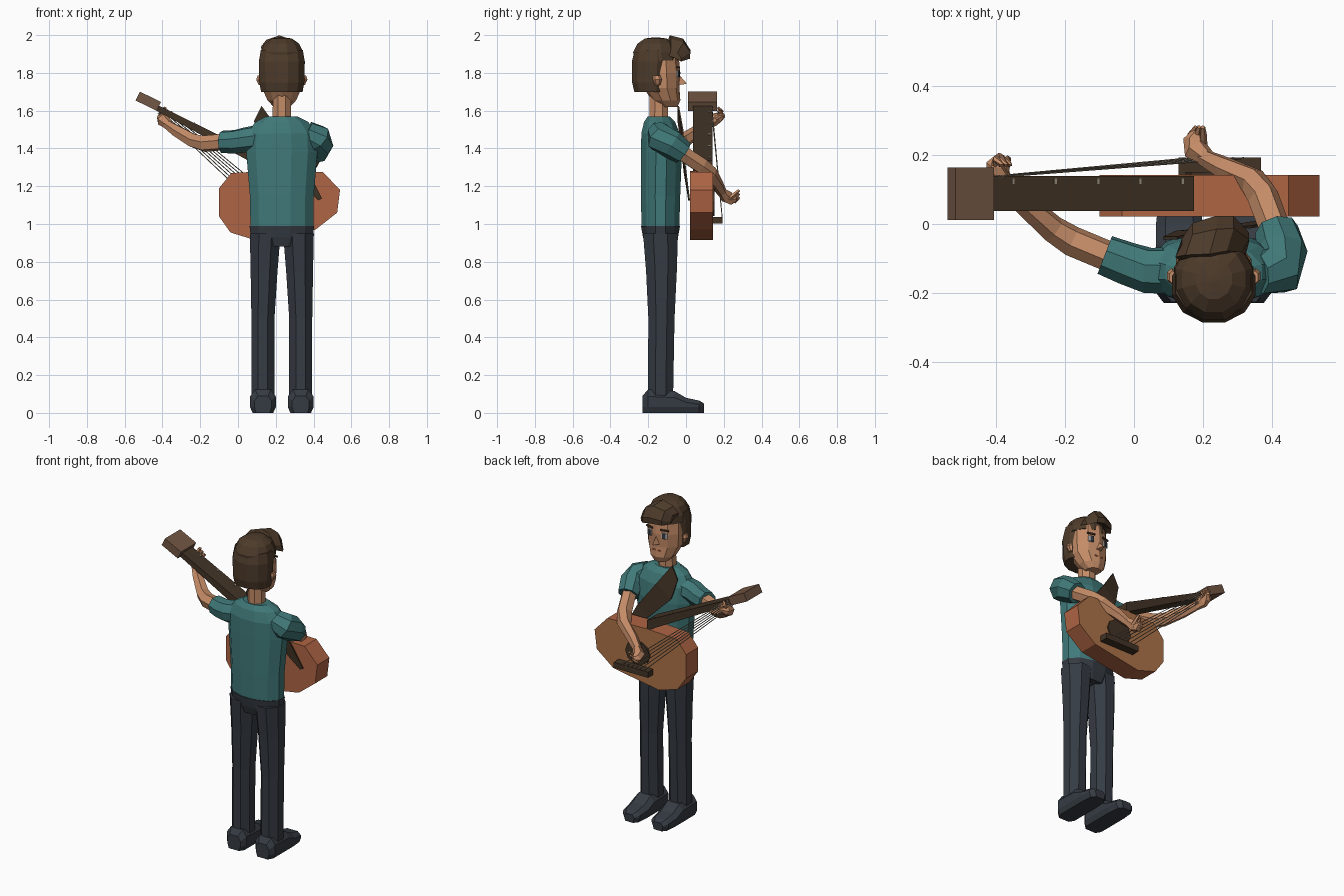
import bpy, bmesh, math
from mathutils import Vector, Matrix

def mat(name, *c):
    m = bpy.data.materials.new(name)
    m.diffuse_color = (*c, 1)
    return m

SHIRT = mat("teal_cloth", 0.052, 0.19, 0.19)
PANTS = mat("dark_slate", 0.036, 0.044, 0.056)
HAIR = mat("dark_brown", 0.075, 0.044, 0.024)
SKIN = mat("skin", 0.55, 0.26, 0.135)
WOOD = mat("red_wood", 0.43, 0.13, 0.058)
TAN = mat("tan_wood", 0.42, 0.17, 0.065)
HEADW = mat("grey_brown_wood", 0.17, 0.095, 0.058)
NECKW = mat("fretboard_brown", 0.055, 0.034, 0.019)
STRING = mat("string_grey", 0.32, 0.27, 0.2)
WHITE = mat("eye_white", 0.7, 0.7, 0.68)

def finish(name, bm, *mats):
    bmesh.ops.recalc_face_normals(bm, faces=bm.faces[:])
    me = bpy.data.meshes.new(name)
    bm.to_mesh(me)
    bm.free()
    for m in mats:
        me.materials.append(m)
    ob = bpy.data.objects.new(name, me)
    bpy.context.collection.objects.link(ob)
    return ob

def skin_rings(name, rings, m):
    """Bridge successive rings of points and cap both ends."""
    bm = bmesh.new()
    vs = [[bm.verts.new(p) for p in r] for r in rings]
    n = len(vs[0])
    for a, b in zip(vs, vs[1:]):
        for i in range(n):
            bm.faces.new((a[i], a[(i + 1) % n], b[(i + 1) % n], b[i]))
    bm.faces.new(vs[0])
    bm.faces.new(vs[-1])
    return finish(name, bm, m)

def stack(name, secs, m, n=10):
    """Horizontal elliptical sections: (x, y, z, rx, ry)."""
    ang = [2 * math.pi * (i + 0.5) / n for i in range(n)]
    return skin_rings(name, [[(x + rx * math.cos(a), y + ry * math.sin(a), z) for a in ang]
                             for x, y, z, rx, ry in secs], m)

def limb(name, secs, m, n=6):
    """Round sections along a path: (x, y, z, radius)."""
    P = [Vector(s[:3]) for s in secs]
    rings = []
    for i, s in enumerate(secs):
        t = (P[min(i + 1, len(P) - 1)] - P[max(i - 1, 0)]).normalized()
        u = t.cross(Vector((0.1, 0.2, 1))).normalized()
        v = t.cross(u)
        rings.append([P[i] + s[3] * (u * math.cos(k * 2 * math.pi / n) + v * math.sin(k * 2 * math.pi / n))
                      for k in range(n)])
    return skin_rings(name, rings, m)

def box(name, c, size, m, rot_y=0.0, rot_z=0.0):
    bm = bmesh.new()
    M = (Matrix.Translation(c) @ Matrix.Rotation(rot_z, 4, 'Z')
         @ Matrix.Rotation(rot_y, 4, 'Y') @ Matrix.Diagonal((*size, 1)))
    bmesh.ops.create_cube(bm, size=1, matrix=M)
    return finish(name, bm, m)

def prism(name, outline, y0, y1, *mats):
    """Extrude an x-z outline from y0 to y1; a second material colours the +y face."""
    bm = bmesh.new()
    a = [bm.verts.new((x, y0, z)) for x, z in outline]
    b = [bm.verts.new((x, y1, z)) for x, z in outline]
    n = len(a)
    for i in range(n):
        bm.faces.new((a[i], a[(i + 1) % n], b[(i + 1) % n], b[i]))
    bm.faces.new(a)
    front = bm.faces.new(b)
    front.material_index = len(mats) - 1
    return finish(name, bm, *mats)

CX = 0.232  # body centre line

# Torso and neck
stack("shirt", [(CX, -.135, .975, .172, .103), (CX, -.135, 1.15, .175, .108),
                (CX, -.13, 1.38, .195, .112), (CX, -.135, 1.48, .19, .105),
                (CX, -.14, 1.54, .145, .085), (CX, -.145, 1.57, .085, .06)], SHIRT, 12)
stack("throat", [(CX, -.145, 1.54, .054, .054), (CX, -.145, 1.7, .05, .052)], SKIN, 8)

# Trousers and shoes
stack("waist", [(CX, -.135, .88, .12, .08), (CX, -.135, .93, .17, .096),
                (CX, -.135, .99, .177, .107)], PANTS, 12)
for side, s in (("left", -1), ("right", 1)):
    x = CX + s * .1
    stack(side + "_leg", [(x, -.135, .08, .066, .072), (x, -.13, .5, .066, .075),
                          (x - s * .006, -.13, .75, .077, .088), (x - s * .012, -.135, .95, .088, .1)], PANTS, 8)
    rings = []
    for y, w, h in ((-.23, .045, .09), (-.2, .068, .125), (-.06, .068, .115), (.0, .068, .08), (.07, .06, .065), (.095, .035, .05)):
        rings.append([(x - w * .8, y, 0), (x + w * .8, y, 0), (x + w, y, .03), (x + w, y, h * .7),
                      (x + w * .6, y, h), (x - w * .6, y, h), (x - w, y, h * .7), (x - w, y, .03)])
    skin_rings(side + "_shoe", rings, PANTS)

# Head and face
stack("head", [(CX, -.09, 1.62, .045, .045), (CX, -.105, 1.655, .08, .075), (CX, -.13, 1.72, .11, .095),
               (CX, -.135, 1.8, .115, .105), (CX, -.14, 1.9, .105, .1), (CX, -.15, 1.95, .06, .06)], SKIN)
skin_rings("nose", [[(CX - .02, -.045, 1.735), (CX + .02, -.045, 1.735), (CX, -.045, 1.80)],
                    [(CX - .006, .003, 1.742), (CX + .006, .003, 1.742), (CX, -.003, 1.752)]], SKIN)
box("mouth", (CX, -.038, 1.695), (.05, .008, .008), WOOD)
for side, s in (("left", -1), ("right", 1)):
    box(side + "_eye", (CX + s * .052, -.044, 1.795), (.034, .009, .034), WHITE, 0, -s * .25)
    box(side + "_pupil", (CX + s * .05, -.039, 1.795), (.02, .008, .034), PANTS, 0, -s * .25)
    box(side + "_brow", (CX + s * .052, -.042, 1.83), (.05, .009, .009), HAIR, 0, -s * .25)
    stack(side + "_ear", [(CX + s * .115, -.15, 1.735, .008, .014), (CX + s * .122, -.152, 1.765, .016, .024),
                          (CX + s * .12, -.155, 1.785, .01, .02)], SKIN, 6)

# Hair: back shell, crown and swept fringe
stack("hair_back", [(CX, -.182, 1.70, .114, .095), (CX, -.184, 1.75, .123, .105),
                    (CX, -.18, 1.86, .126, .11), (CX, -.175, 1.92, .115, .1)], HAIR, 12)
stack("hair_crown", [(CX, -.158, 1.865, .12, .12), (CX, -.162, 1.91, .117, .122),
                     (CX, -.16, 1.955, .095, .1), (CX, -.16, 1.982, .055, .06), (CX, -.16, 1.988, .01, .01)], HAIR, 12)
fringe = []
for x, y, z, d in ((.14, -.075, 1.91, .03), (.17, -.055, 1.93, .05), (.24, -.045, 1.945, .06), (.29, -.04, 1.93, .055), (.335, -.06, 1.89, .03)):
    fringe.append([(x, y + d * 1.1, z - d), (x, y + d * 1.15, z - d * .4), (x, y + d * .5, z + d * .6),
                   (x - .02, y - d * .7, z + d * .9), (x - .01, y - d, z), (x, y + d * .3, z - d * .5)])
skin_rings("hair_fringe", fringe, HAIR)

# Arm reaching to the neck of the instrument
limb("left_sleeve", [(.13, -.135, 1.46, .07), (.04, -.135, 1.445, .068), (-.02, -.115, 1.435, .064),
                     (-.085, -.09, 1.435, .06)], SHIRT, 8)
limb("left_arm", [(-.06, -.1, 1.435, .045), (-.18, -.05, 1.425, .045), (-.235, -.015, 1.44, .04),
                  (-.32, .06, 1.49, .034), (-.38, .115, 1.53, .024)], SKIN)
limb("left_hand", [(-.365, .1, 1.52, .024), (-.395, .14, 1.55, .036), (-.4, .175, 1.565, .03),
                   (-.385, .2, 1.575, .012)], SKIN)
for i in range(3):
    limb(f"left_finger_{i}", [(-.41 + i * .017, .155, 1.56, .013), (-.4 + i * .017, .19, 1.6 - i * .012, .011),
                              (-.385 + i * .012, .17, 1.615 - i * .015, .008)], SKIN, 5)

# Arm strumming over the body of the instrument
limb("right_sleeve", [(.36, -.145, 1.49, .06), (.415, -.135, 1.455, .08), (.43, -.075, 1.42, .075),
                      (.415, -.015, 1.375, .063)], SHIRT, 8)
limb("right_arm", [(.42, -.04, 1.39, .045), (.375, .08, 1.31, .046), (.345, .125, 1.27, .042),
                   (.26, .165, 1.21, .034), (.2, .195, 1.16, .025)], SKIN)
limb("right_hand", [(.215, .19, 1.17, .024), (.18, .215, 1.145, .037), (.175, .245, 1.13, .032),
                    (.185, .27, 1.135, .014)], SKIN)
for i in range(3):
    limb(f"right_finger_{i}", [(.165 + i * .018, .225, 1.13, .013), (.165 + i * .018, .26, 1.12 + i * .02, .011),
                               (.18 + i * .01, .282, 1.14 + i * .02, .007)], SKIN, 5)

# Guitar body with tan face
prism("guitar_body", [(-.1, 1.04), (-.1, 1.19), (-.035, 1.27), (.16, 1.28), (.45, 1.275), (.54, 1.18),
                      (.525, 1.06), (.41, .97), (.09, .915), (-.04, .955)], .022, .142, WOOD, TAN)

# Sound hole, bridge
hole = [(.235 + .085 * math.cos(k * math.pi / 5), 1.115 + .075 * math.sin(k * math.pi / 5)) for k in range(10)]
prism("sound_hole", hole, .142, .151, NECKW)
box("bridge", (.25, .168, 1.02), (.24, .052, .036), NECKW)

# Fretboard, head and frets
prism("guitar_neck", [(-.43, 1.632), (.175, 1.335), (.175, 1.27), (-.44, 1.605)], .038, .14, NECKW)
tilt = math.atan2(.297, .605)
box("guitar_head", (-.475, .088, 1.65), (.125, .153, .052), HEADW, tilt)
for i in range(5):
    x = -.352 + i * .123
    box(f"fret_{i}", (x, .124, 1.632 - (x + .43) * .491), (.008, .016, .007), STRING, tilt)

# Strings fanning from head to bridge
for i in range(6):
    limb(f"string_{i}", [(-.425 + i * .006, .137, 1.588 + i * .006, .0025),
                         (.17 + i * .03, .192, 1.03, .0025)], STRING, 4)

# Shoulder strap, a thin slanted plate across the chest
skin_rings("strap", [[(.085, -.045, 1.545), (.125, -.045, 1.625), (.125, -.037, 1.625), (.085, -.037, 1.545)],
                     [(.12, -.028, 1.42), (.215, -.022, 1.5), (.215, -.014, 1.5), (.12, -.02, 1.42)],
                     [(.27, -.012, 1.27), (.345, -.012, 1.33), (.345, -.004, 1.33), (.27, -.004, 1.27)],
                     [(.425, .012, 1.125), (.445, .012, 1.135), (.445, .02, 1.135), (.425, .02, 1.125)]], NECKW)
